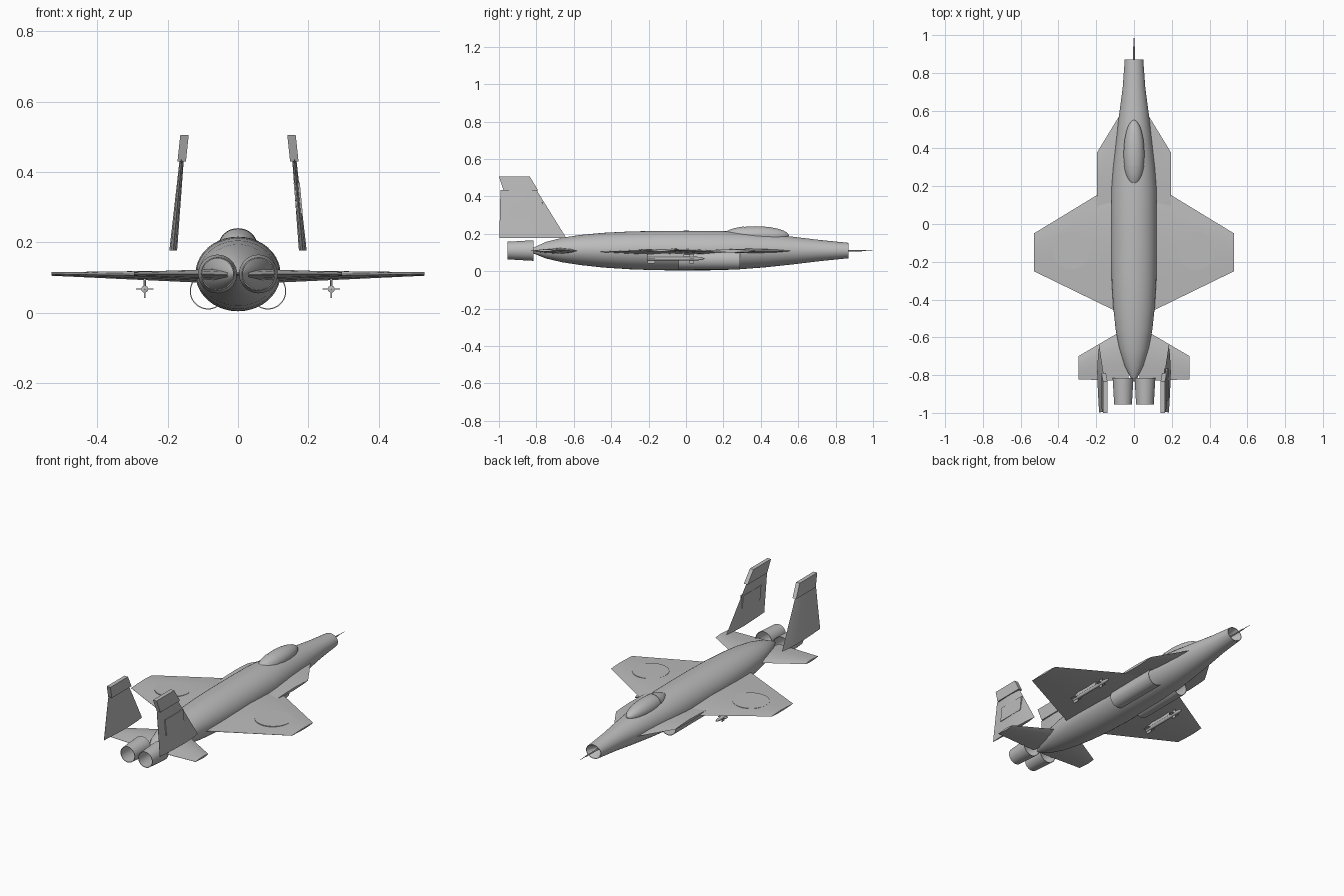
import bpy, bmesh, math
from mathutils import Vector, Matrix

if "Cube" in bpy.data.objects:
    bpy.data.objects.remove(bpy.data.objects["Cube"])

grey = bpy.data.materials.new("airframe grey")
grey.diffuse_color = (0.5, 0.5, 0.5, 1)
grey.use_nodes = True
grey.node_tree.nodes["Principled BSDF"].inputs["Base Color"].default_value = grey.diffuse_color


def finish(name, bm, smooth=None):
    bmesh.ops.remove_doubles(bm, verts=bm.verts, dist=1e-5)
    bmesh.ops.recalc_face_normals(bm, faces=bm.faces)
    me = bpy.data.meshes.new(name)
    bm.to_mesh(me)
    bm.free()
    ob = bpy.data.objects.new(name, me)
    bpy.context.collection.objects.link(ob)
    me.materials.append(grey)
    if smooth:
        bpy.ops.object.select_all(action='DESELECT')
        ob.select_set(True)
        bpy.context.view_layer.objects.active = ob
        bpy.ops.object.shade_smooth_by_angle(angle=math.radians(smooth))
    return ob


def loft(name, stations, x=0.0, sides=32, closed=False, smooth=40):
    """Skin of ellipses along y; each station is (y, z, half width, half height)."""
    bm = bmesh.new()
    rings = []
    for y, z, rx, rz in stations:
        rings.append([bm.verts.new((x + rx * math.cos(2 * math.pi * i / sides), y,
                                    z + rz * math.sin(2 * math.pi * i / sides)))
                      for i in range(sides)])
    pairs = list(zip(rings, rings[1:]))
    if closed:
        pairs.append((rings[-1], rings[0]))
    for a, b in pairs:
        for i in range(sides):
            j = (i + 1) % sides
            bm.faces.new((a[i], a[j], b[j], b[i]))
    return finish(name, bm, smooth)


def tube(name, x, z, y0, r0, y1, r1, wall=0.003):
    return loft(name, [(y0, z, r0, r0), (y1, z, r1, r1),
                       (y1, z, r1 - wall, r1 - wall), (y0, z, r0 - wall, r0 - wall)],
                x, closed=True)


def panel(name, sections):
    """Thin aerofoil between sections (centre point, lead y, trail y, thickness vector)."""
    bm = bmesh.new()
    profile = [(0, 0), (0.15, 0.6), (0.4, 1), (0.7, 0.65), (1, 0.06)]
    outline = profile + [(t, -h) for t, h in reversed(profile[1:])]
    rings = []
    for origin, lead, trail, thick in sections:
        rings.append([bm.verts.new(Vector((origin[0], lead + (trail - lead) * t, origin[1]))
                                   + Vector((thick[0], 0, thick[1])) * h)
                      for t, h in outline])
    n = len(outline)
    for a, b in zip(rings, rings[1:]):
        for i in range(n):
            bm.faces.new((a[i], a[(i + 1) % n], b[(i + 1) % n], b[i]))
    bm.faces.new(rings[0])
    bm.faces.new(rings[-1])
    return finish(name, bm, 20)


def box(name, size, place, tilt=0.0):
    bm = bmesh.new()
    m = Matrix.Translation(place) @ Matrix.Rotation(tilt, 4, 'Y') @ Matrix.Diagonal((*size, 1))
    bmesh.ops.create_cube(bm, size=1, matrix=m)
    return finish(name, bm)


# Fuselage with open, recessed nose inlet
loft("fuselage", [
    (-0.835, 0.110, 0.004, 0.004), (-0.81, 0.110, 0.02, 0.018), (-0.75, 0.112, 0.050, 0.044),
    (-0.66, 0.113, 0.078, 0.066), (-0.56, 0.113, 0.097, 0.081), (-0.44, 0.112, 0.110, 0.093),
    (-0.30, 0.111, 0.118, 0.101), (-0.16, 0.110, 0.121, 0.105), (0.0, 0.110, 0.121, 0.106),
    (0.18, 0.110, 0.120, 0.105), (0.30, 0.110, 0.111, 0.099), (0.42, 0.110, 0.097, 0.090),
    (0.57, 0.110, 0.080, 0.074), (0.72, 0.110, 0.060, 0.056), (0.87, 0.110, 0.049, 0.041),
    (0.87, 0.110, 0.046, 0.038), (0.78, 0.110, 0.003, 0.003)], sides=40)

# Nose probe
loft("nose_probe", [(0.78, 0.11, 0.005, 0.005), (0.94, 0.11, 0.004, 0.004),
                    (0.95, 0.11, 0.002, 0.002), (1.0, 0.11, 0.001, 0.001)], sides=10)


# Teardrop canopy: glazing in front, slightly raised rear fairing
def canopy_half(y):
    u = (y - 0.37) / (0.18 if y > 0.37 else 0.17)
    return max(0.0, 1 - u * u) ** 0.5


def canopy_ring(y, grow=0.0):
    k = max(canopy_half(y), 0.03)
    return (y, 0.19, 0.055 * k + grow, 0.050 * k + grow)


loft("canopy_glass", [canopy_ring(y) for y in
                      (0.305, 0.34, 0.37, 0.41, 0.45, 0.49, 0.52, 0.54, 0.548, 0.55)])
loft("canopy_fairing", [canopy_ring(y, 0.002) for y in
                        (0.2, 0.203, 0.212, 0.23, 0.26, 0.29, 0.31)] + [canopy_ring(0.31)])

for side, s in (("right", 1), ("left", -1)):
    # Main wing, tailplane and forward strake
    panel(side + "_wing", [((s * 0.06, 0.102), 0.236, -0.479, (0, 0.019)),
                           ((s * 0.53, 0.110), -0.05, -0.25, (0, 0.005))])
    panel(side + "_tailplane", [((s * 0.03, 0.108), -0.545, -0.832, (0, 0.017)),
                                ((s * 0.295, 0.110), -0.70, -0.822, (0, 0.006))])
    panel(side + "_strake", [((s * 0.07, 0.108), 0.585, 0.05, (0, 0.014)),
                             ((s * 0.195, 0.108), 0.38, 0.05, (0, 0.008))])

    # Round wing marking plate
    bm = bmesh.new()
    bmesh.ops.create_cone(bm, cap_ends=True, segments=40, radius1=0.1, radius2=0.1, depth=0.008,
                          matrix=Matrix.Translation((s * 0.33, -0.14, 0.1135))
                          @ Matrix.Rotation(s * 0.008, 4, 'Y'))
    finish(side + "_wing_roundel", bm, 30)

    # Inward leaning tail fin with thick cap
    panel(side + "_fin", [((s * 0.184, 0.177), -0.64, -0.998, (0.011, 0)),
                          ((s * 0.160, 0.435), -0.80, -0.992, (0.006, 0))])
    bm = bmesh.new()
    for y, z, cx in ((-0.79, 0.43, 0.160), (-0.835, 0.505, 0.152),
                     (-1.0, 0.505, 0.152), (-0.975, 0.43, 0.160)):
        for w in (-0.012, 0.012):
            bm.verts.new((s * cx + w, y, z))
    bmesh.ops.convex_hull(bm, input=bm.verts)
    bmesh.ops.dissolve_limit(bm, angle_limit=0.02, verts=bm.verts, edges=bm.edges)
    finish(side + "_fin_cap", bm)

    # Exhaust nozzle
    tube(side + "_nozzle", s * 0.058, 0.110, -0.815, 0.055, -0.955, 0.047)

    # Belly intake duct
    tube(side + "_belly_duct", s * 0.085, 0.061, -0.04, 0.052, 0.29, 0.052)

    # Underwing missile, its fins and pylon
    loft(side + "_missile", [(-0.21, 0.067, 0.001, 0.001), (-0.208, 0.067, 0.010, 0.010),
                             (0.06, 0.067, 0.010, 0.010), (0.085, 0.067, 0.007, 0.007),
                             (0.1, 0.067, 0.001, 0.001)], s * 0.265, sides=16)
    for part, y, length in (("rear", -0.185, 0.04), ("front", 0.03, 0.025)):
        box(side + "_missile_" + part + "_fins_flat", (0.05, length, 0.003), (s * 0.265, y, 0.067))
        box(side + "_missile_" + part + "_fins_upright", (0.003, length, 0.05),
            (s * 0.265, y, 0.067))
    box(side + "_pylon", (0.008, 0.16, 0.03), (s * 0.265, -0.09, 0.088))

# Rectangular marking plate through the right fin
box("fin_marking_plate", (0.0095, 0.17, 0.09), (0.171, -0.85, 0.325), -0.093)
# Its raised outer faces
for w in (-0.0048, 0.0048):
    box("fin_marking_face", (0.008, 0.17, 0.09), (0.171 + w, -0.85, 0.325), -0.093)
